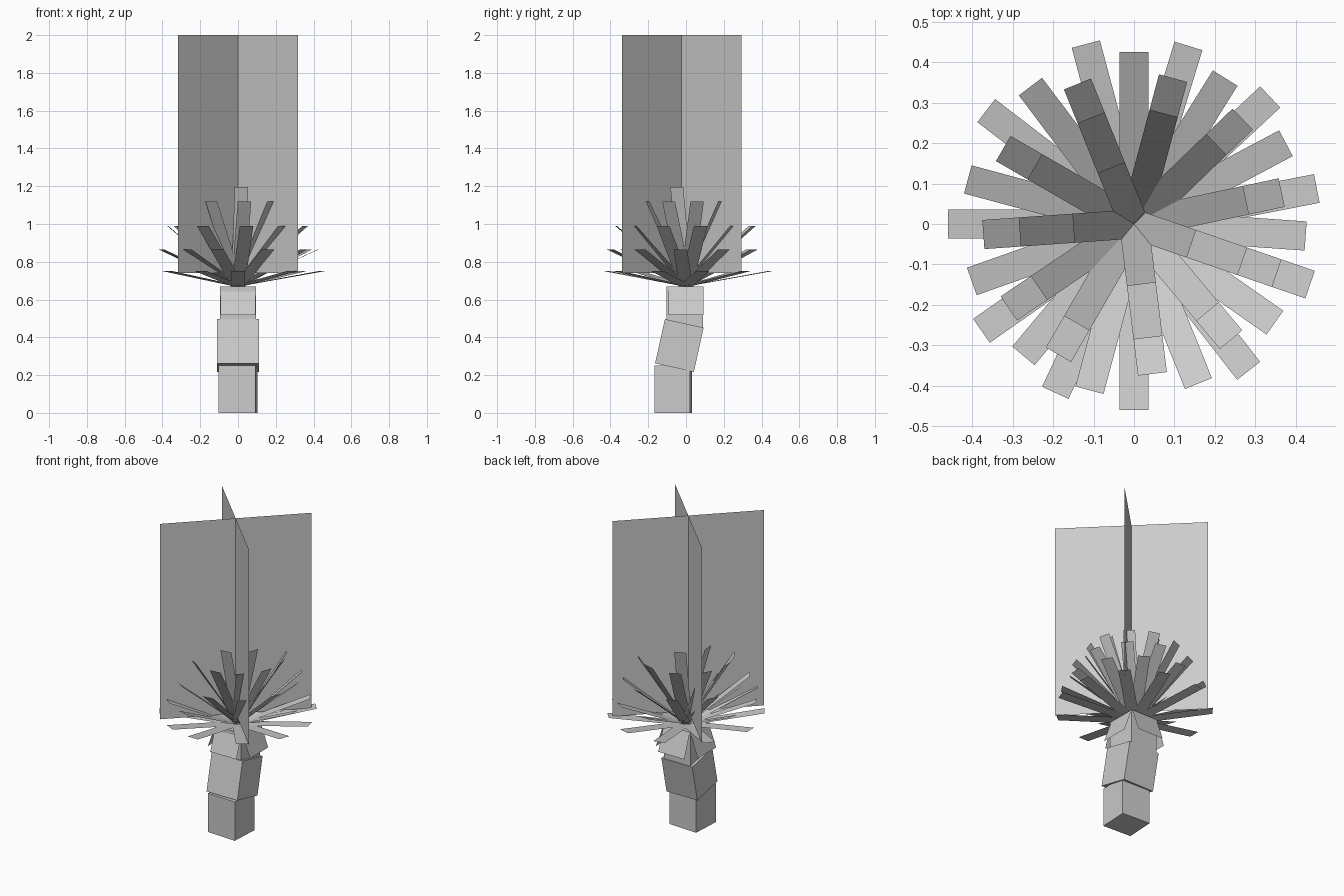
import bpy, bmesh, math
from mathutils import Matrix, Vector

if "Cube" in bpy.data.objects:
    bpy.data.objects.remove(bpy.data.objects["Cube"])


def make_object(name, bm):
    mesh = bpy.data.meshes.new(name)
    bm.to_mesh(mesh)
    bm.free()
    obj = bpy.data.objects.new(name, mesh)
    bpy.context.collection.objects.link(obj)
    return obj


def box(name, center, size, tilt=0.0, turn=0.0):
    bm = bmesh.new()
    m = (Matrix.Translation(center)
         @ Matrix.Rotation(math.radians(turn), 4, 'Z')
         @ Matrix.Rotation(math.radians(tilt), 4, 'X')
         @ Matrix.Diagonal((*size, 1)))
    bmesh.ops.create_cube(bm, size=1, matrix=m)
    return make_object(name, bm)


def strip(bm, angle, half_width, inner, outer):
    """Flat quad running from inner (r, z) to outer (r, z) at a compass angle."""
    a = math.radians(angle)
    out = Vector((math.cos(a), math.sin(a), 0))
    side = Vector((-math.sin(a), math.cos(a), 0)) * half_width
    up = Vector((0, 0, 1))
    p, q = [out * r + up * z for r, z in (inner, outer)]
    bm.faces.new([bm.verts.new(v) for v in (p + side, p - side, q - side, q + side)])


# Trunk: three stacked blocks, the middle one leaning back
box("trunk_base", (0, -0.068, 0.125), (0.197, 0.187, 0.25), turn=-3)
box("trunk_middle", (0, -0.035, 0.357), (0.22, 0.21, 0.24), tilt=-12.5)
box("trunk_top", (0.0, -0.007, 0.56), (0.19, 0.195, 0.22))

# Flared bark flaps hanging from the top block
bm = bmesh.new()
for ang in (0, 90, 180, 270):
    strip(bm, ang, 0.093, (0.095, 0.67), (0.15, 0.518))
make_object("bark_flaps", bm)

# Leaf tiers: (tip radius, tip height, directions)
inner_dirs = (75, 44, 12, -19, -50, -83, -120, -146, 184, 150, 112)
tiers = {
    "leaves_lowest": (0.46, 0.75, (105, 73, 43, 11, -19, -52, -90, -115, -145, 180, 142.5)),
    "leaves_low": (0.425, 0.865, (90, 58, 28, -4, -35, -68, -105, -130, -160.5, 165, 127)),
    "leaves_middle": (0.373, 0.99, inner_dirs),
    "leaves_high": (0.283, 1.12, inner_dirs),
    "leaves_top": (0.15, 1.195, (112, 184, -83, -19)),
}
for name, (r, z, dirs) in tiers.items():
    bm = bmesh.new()
    for ang in dirs:
        strip(bm, ang, 0.036, (0, 0.67), (r, z))
    make_object(name, bm)

# Tall crossed foliage panels
bm = bmesh.new()
for sx in (1, -1):
    pts = [(-0.318 * sx, -0.34, 0.74), (0.318 * sx, 0.293, 0.74),
           (0.318 * sx, 0.293, 2.0), (-0.318 * sx, -0.34, 2.0)]
    bm.faces.new([bm.verts.new(p) for p in pts])
make_object("crossed_foliage_panels", bm)
